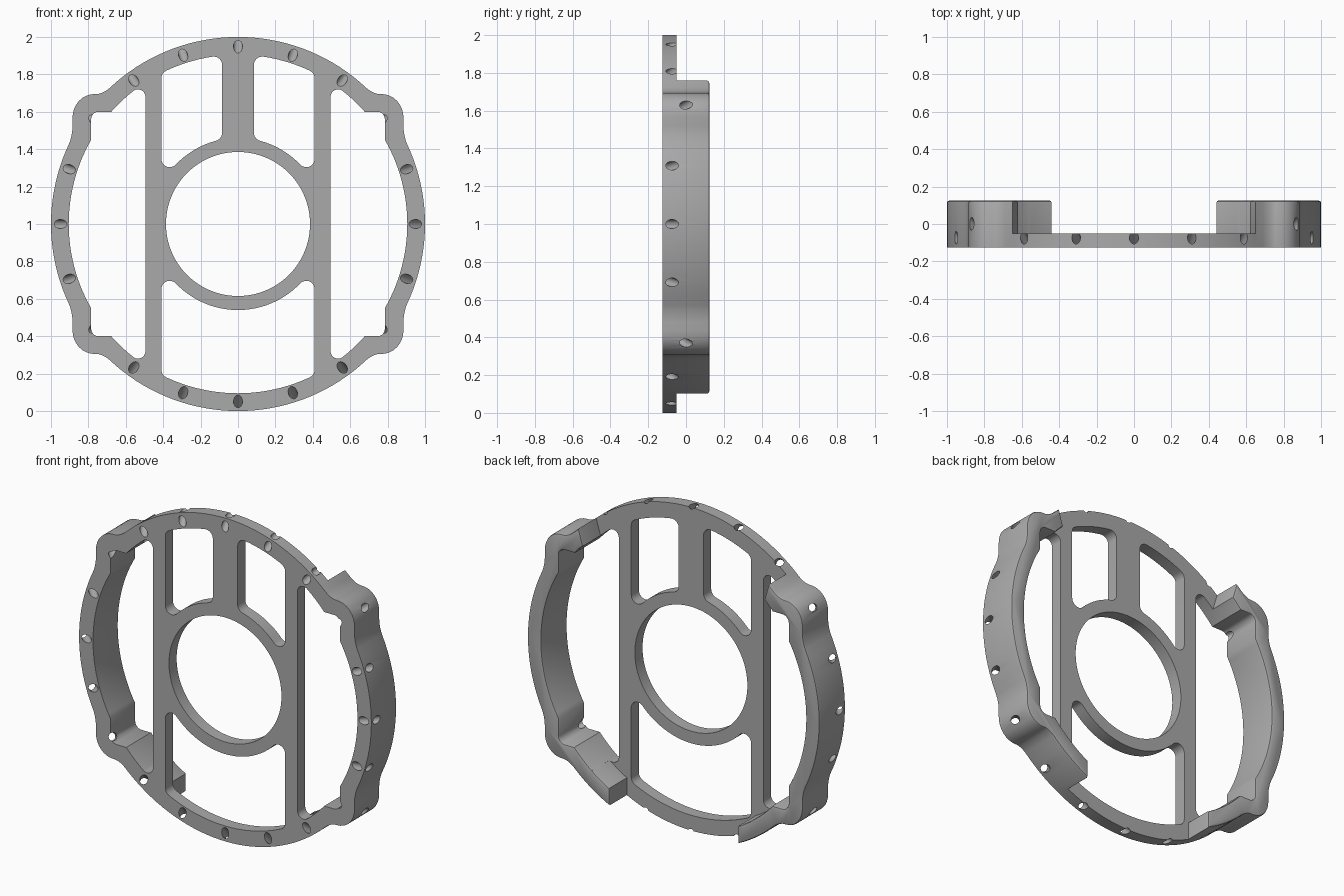
import bpy, bmesh, math
from math import acos, asin, cos, sin, pi, radians
from mathutils import Vector, Matrix

cube = bpy.data.objects.get("Cube")
if cube:
    bpy.data.objects.remove(cube)

DEPTH = 0.125      # half of the full depth
RIM = 0.905        # inner radius of the rim
HUB = 0.46         # outer radius of the hub


def arc(r, a, b, step=radians(2.5)):
    n = max(1, round(abs(b - a) / step))
    return [Vector((r * cos(a + (b - a) * i / n), r * sin(a + (b - a) * i / n))) for i in range(n + 1)]


def corner(a, b, c, n=8):
    """Rounded corner from a to c around b."""
    a, b, c, w = Vector(a), Vector(b), Vector(c), 0.75
    pts = []
    for i in range(n + 1):
        t = i / n
        k = ((1 - t) ** 2, 2 * w * t * (1 - t), t * t)
        pts.append((a * k[0] + b * k[1] + c * k[2]) / sum(k))
    return pts


def grow(pts, r):
    """Offset a counter-clockwise loop outwards, rounding its sharp corners."""
    out, n = [], len(pts)
    for i, p in enumerate(pts):
        d0, d1 = (p - pts[i - 1]).normalized(), (pts[(i + 1) % n] - p).normalized()
        n0, n1 = Vector((d0.y, -d0.x)), Vector((d1.y, -d1.x))
        turn = math.atan2(d0.x * d1.y - d0.y * d1.x, d0.dot(d1))
        if turn > 0.3:
            start = math.atan2(n0.y, n0.x)
            out += [p + v for v in arc(r, start, start + turn, radians(12))]
        else:
            out.append(p + (n0 + n1) * r / (1 + n0.dot(n1)))
    return out


def mirror(pts):
    return [Vector((-p.x, p.y)) for p in reversed(pts)]


def prism(name, loops, y0, y1):
    """Extrude an outer loop with holes from y0 to y1."""
    curve = bpy.data.curves.new(name, "CURVE")
    curve.dimensions, curve.fill_mode = "2D", "BOTH"
    curve.extrude = (y1 - y0) / 2
    for loop in loops:
        spline = curve.splines.new("POLY")
        spline.points.add(len(loop) - 1)
        for sp, p in zip(spline.points, loop):
            sp.co = (p.x, p.y, 0, 1)
        spline.use_cyclic_u = True
    obj = bpy.data.objects.new(name, curve)
    bpy.context.collection.objects.link(obj)
    select(obj)
    bpy.ops.object.convert(target="MESH")
    obj = bpy.context.object
    obj.data.transform(Matrix.Translation((0, (y0 + y1) / 2, 1)) @ Matrix.Rotation(pi / 2, 4, "X"))
    bm = bmesh.new()
    bm.from_mesh(obj.data)
    bmesh.ops.remove_doubles(bm, verts=bm.verts, dist=1e-5)
    bmesh.ops.recalc_face_normals(bm, faces=bm.faces)
    bm.to_mesh(obj.data)
    bm.free()
    return obj


def select(obj):
    bpy.ops.object.select_all(action="DESELECT")
    obj.select_set(True)
    bpy.context.view_layer.objects.active = obj


def subtract(obj, cutter):
    mod = obj.modifiers.new("cut", "BOOLEAN")
    mod.operation, mod.solver, mod.object = "DIFFERENCE", "EXACT", cutter
    select(obj)
    bpy.ops.object.modifier_apply(modifier=mod.name)
    bpy.data.objects.remove(cutter)


# Outer outline: a circle with four rounded lugs
quarter = arc(1, 0, radians(25))
quarter += corner(quarter.pop(), (0.885, 0.466), (0.885, 0.52))
quarter += corner((0.885, 0.565), (0.885, 0.695), (0.765, 0.695))
upper = arc(1, radians(47), pi / 2)
quarter += corner((0.755, 0.695), (0.719, 0.695), upper[0]) + upper[1:]
half = quarter + mirror(quarter)[1:]
outline = half + [-p for p in half[1:-1]]

# Tall side windows that follow the rim and the lugs
f = 0.04
R = RIM - f
a, b, c = acos((0.495 + f) / R), asin((0.6 - f) / R), acos((0.785 - f) / R)
lug = Vector((0.785 - f, 0.6 - f))
side = grow(arc(R, -a, -b) + [Vector((lug.x, -lug.y))] + arc(R, -c, c) + [lug] + arc(R, b, a), f)

# Upper pair of windows and the wide lower window
f = 0.045
R, H = RIM - f, HUB + f
x0, x1 = 0.085 + f, 0.41 - f
top = grow(arc(R, acos(x1 / R), acos(x0 / R)) + arc(H, acos(x0 / H), acos(x1 / H)), f)
a, b = acos(x1 / R), acos(x1 / H)
low = grow(arc(R, a - pi, -a) + arc(H, -b, b - pi), f)

bore = arc(0.385, 0, 2 * pi)[:-1]
frame = prism("ring_frame", [outline, bore, side, mirror(side), top, mirror(top), low], -DEPTH, DEPTH)

# Thin the middle down to a plate, leaving the two side walls standing
edge = [Vector((0.44, -1.2))] + arc(RIM, -acos(0.44 / RIM), radians(-52))
edge += [Vector(p) for p in ((0.53, -0.5), (0.53, 0.55), (0.6, 0.593), (0.71, 0.96), (0.71, 1.2))]
subtract(frame, prism("back_cutter", [edge + mirror(edge)], -0.05, 0.3))

# Chamfer the back edges of the side walls
bm = bmesh.new()
bm.from_mesh(frame.data)
bmesh.ops.dissolve_limit(bm, angle_limit=radians(0.5), verts=bm.verts, edges=bm.edges)
rims = [e for e in bm.edges if all(v.co.y > DEPTH - 0.001 for v in e.verts)
        and len(e.link_faces) == 2 and e.calc_face_angle() > 1]
bmesh.ops.bevel(bm, geom=rims, offset=0.012, segments=2, profile=0.5, affect="EDGES")

bm.to_mesh(frame.data)
bm.free()

# Slanted screw holes from the front face out through the rim
bm = bmesh.new()
for i in range(20):
    t = i * pi / 10
    radial = Vector((cos(t), 0, sin(t)))
    axis = (radial + Vector((0, 1, 0))).normalized()
    place = Matrix.Translation(radial * 0.973 + Vector((0, -0.1, 1)))
    bmesh.ops.create_cone(bm, cap_ends=True, segments=20, radius1=0.024, radius2=0.024, depth=0.4,
                          matrix=place @ axis.to_track_quat("Z", "Y").to_matrix().to_4x4())
mesh = bpy.data.meshes.new("drills")
bm.to_mesh(mesh)
bm.free()
drills = bpy.data.objects.new("drills", mesh)
bpy.context.collection.objects.link(drills)
subtract(frame, drills)

# Plain grey finish
grey = bpy.data.materials.new("plain_grey")
grey.use_nodes = True
color = (0.4, 0.4, 0.4, 1)
grey.diffuse_color = color
grey.node_tree.nodes["Principled BSDF"].inputs["Base Color"].default_value = color
frame.data.materials.clear()
frame.data.materials.append(grey)
for poly in frame.data.polygons:
    poly.material_index = 0
select(frame)
bpy.ops.object.shade_smooth_by_angle(angle=radians(30))
